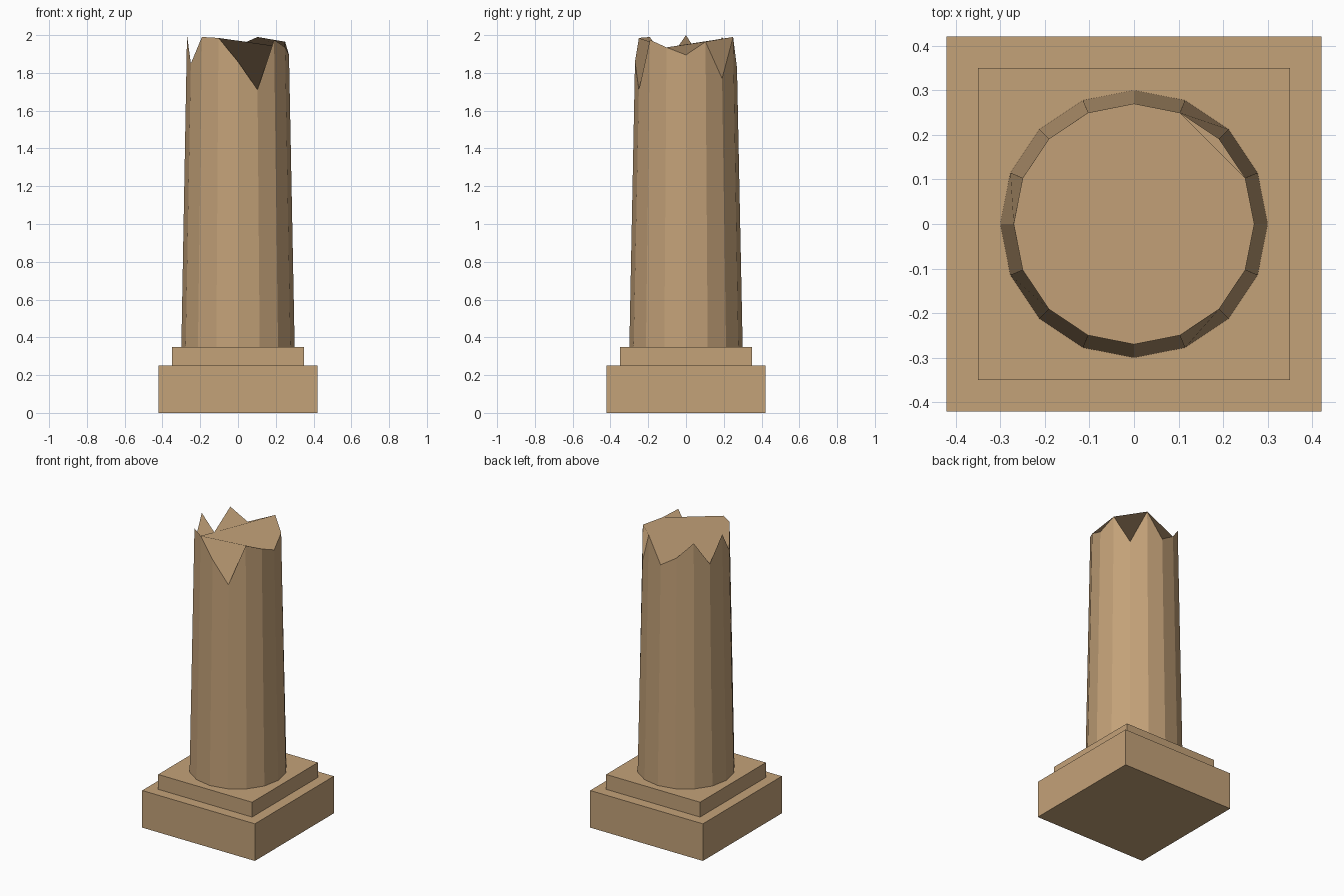
import bpy, bmesh, math

if "Cube" in bpy.data.objects:
    bpy.data.objects.remove(bpy.data.objects["Cube"])

stone = bpy.data.materials.new("sandstone")
stone.diffuse_color = (0.55, 0.36, 0.19, 1)
stone.use_nodes = True
stone.node_tree.nodes["Principled BSDF"].inputs["Base Color"].default_value = stone.diffuse_color


def add_object(name, bm):
    bmesh.ops.recalc_face_normals(bm, faces=bm.faces)
    mesh = bpy.data.meshes.new(name)
    bm.to_mesh(mesh)
    bm.free()
    mesh.materials.append(stone)
    bpy.context.collection.objects.link(bpy.data.objects.new(name, mesh))


def slab(name, width, z0, z1):
    bm = bmesh.new()
    bmesh.ops.create_cube(bm, size=1)
    for v in bm.verts:
        v.co = (v.co.x * width, v.co.y * width, z0 + (v.co.z + 0.5) * (z1 - z0))
    add_object(name, bm)


# stepped square base
slab("plinth", 0.84, 0.0, 0.25)
slab("upper_step", 0.70, 0.25, 0.35)

# tapered 16-sided shaft with a jagged broken top (heights counter-clockwise from +x)
break_heights = [1.895, 1.965, 1.77, 1.99, 1.825, 1.89, 1.99, 1.835,
                 2.0, 1.85, 1.99, 1.985, 1.86, 1.71, 1.975, 1.935]
n = len(break_heights)
bm = bmesh.new()
bottom, top = [], []
for i, z in enumerate(break_heights):
    c, s = math.cos(math.tau * i / n), math.sin(math.tau * i / n)
    bottom.append(bm.verts.new((0.30 * c, 0.30 * s, 0.35)))
    top.append(bm.verts.new((0.27 * c, 0.27 * s, z)))
for i in range(n):
    j = (i + 1) % n
    bm.faces.new((bottom[i], bottom[j], top[j], top[i]))
bm.faces.new(top)
bm.faces.new(bottom[::-1])
add_object("broken_shaft", bm)
